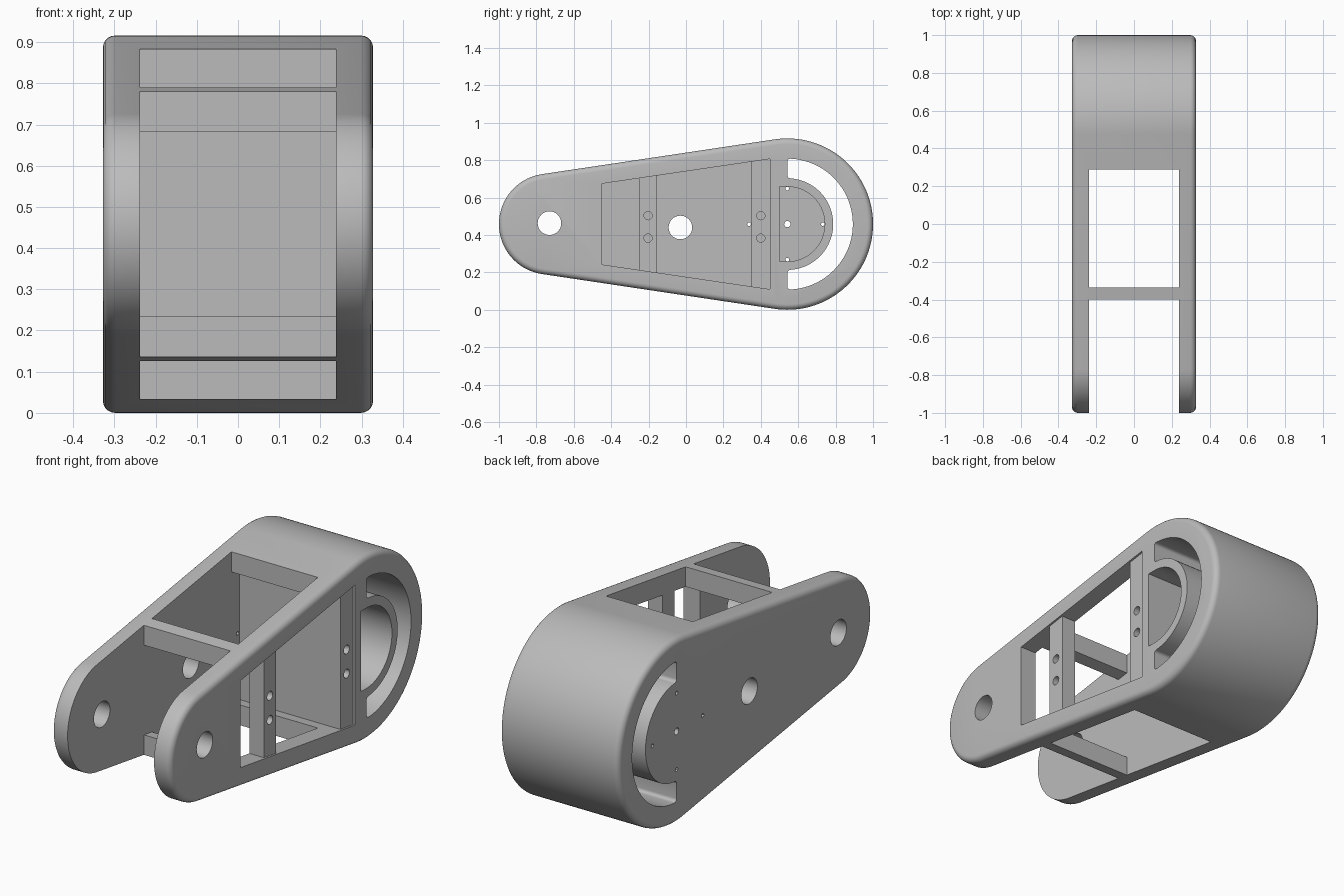
import bpy, bmesh, math

cube = bpy.data.objects.get("Cube")
if cube:
    bpy.data.objects.remove(cube, do_unlink=True)

# One plain grey for the whole arm
grey = bpy.data.materials.new("plain grey")
grey.use_nodes = True
colour = (0.5, 0.5, 0.5, 1)
grey.diffuse_color = colour
grey.node_tree.nodes["Principled BSDF"].inputs["Base Color"].default_value = colour

MID = 0.458               # height of the centre line
FRONT, FRONT_R = -0.73, 0.27
REAR, REAR_R = 0.542, 0.458
INNER, OUTER = 0.238, 0.328


def arc(cy, r, start, end, n=48):
    """Points in the side plane, angles in radians."""
    return [(cy + r * math.cos(start + (end - start) * i / n),
             MID + r * math.sin(start + (end - start) * i / n)) for i in range(n + 1)]


def prism(name, points, x0, x1):
    """Extrude a side profile across the width."""
    bm = bmesh.new()
    face = bm.faces.new([bm.verts.new((x0, y, z)) for y, z in points])
    out = bmesh.ops.extrude_face_region(bm, geom=[face])
    for v in out["geom"]:
        if isinstance(v, bmesh.types.BMVert):
            v.co.x = x1
    bmesh.ops.recalc_face_normals(bm, faces=bm.faces)
    mesh = bpy.data.meshes.new(name)
    bm.to_mesh(mesh)
    bm.free()
    mesh.materials.append(grey)
    obj = bpy.data.objects.new(name, mesh)
    bpy.context.collection.objects.link(obj)
    return obj


def apply(obj, mod):
    bpy.ops.object.select_all(action='DESELECT')
    obj.select_set(True)
    bpy.context.view_layer.objects.active = obj
    bpy.ops.object.modifier_apply(modifier=mod.name)


def bevel(obj, width, segments=5):
    mod = obj.modifiers.new("rounding", 'BEVEL')
    mod.width, mod.segments = width, segments
    mod.limit_method, mod.angle_limit = 'ANGLE', math.radians(50)
    apply(obj, mod)


def cut(obj, points, x0, x1, rounding=0):
    cutter = prism("cutter", points, x0, x1)
    if rounding:
        bevel(cutter, rounding)
    mod = obj.modifiers.new("cut", 'BOOLEAN')
    mod.operation, mod.solver, mod.object = 'DIFFERENCE', 'EXACT', cutter
    apply(obj, mod)
    bpy.data.objects.remove(cutter, do_unlink=True)


def circle(y, z, r, n=32):
    return [(y + r * math.cos(math.tau * i / n), z + r * math.sin(math.tau * i / n))
            for i in range(n)]


def box(y0, y1, z0=-1, z1=2):
    return [(y0, z0), (y1, z0), (y1, z1), (y0, z1)]


def tapered(y0, y1):
    """Window outline that follows the sloping edges of the arm."""
    def half(y):
        return 0.216 + (y + 0.45) * 0.147
    return [(y0, MID - half(y0)), (y1, MID - half(y1)),
            (y1, MID + half(y1)), (y0, MID + half(y0))]


# Arm body: two round ends joined by tangents, with rounded rims
tilt = math.acos((FRONT_R - REAR_R) / (REAR - FRONT))
lean = math.pi - tilt
outline = (arc(REAR, REAR_R, -math.pi + lean, math.pi - lean, 96)
           + arc(FRONT, FRONT_R, math.pi - lean, math.pi + lean, 64))
body = prism("arm_body", outline, -OUTER, OUTER)
bevel(body, 0.03)

# Fork gap, open top and bottom, inner chamber with side window
cut(body, box(-1.2, -0.4), -INNER, INNER)
cut(body, box(-0.337, 0.288), -INNER, INNER)
cut(body, tapered(-0.45, 0.35), -INNER, 0.5)

# Shallow seat for the rear mounting strip
cut(body, tapered(0.35, 0.45), OUTER - 0.01, 0.5)

# Curved slot through the rear drum
quarter = math.pi / 2
slot = arc(REAR, 0.35, -quarter, quarter) + arc(REAR, 0.245, quarter, -quarter)
cut(body, slot, -0.5, 0.5, 0.03)

# D-shaped pocket in the drum
pocket = arc(REAR, 0.2, -quarter, quarter) + [(0.5, MID + 0.2), (0.5, MID - 0.2)]
cut(body, pocket, -INNER, 0.5)

# Pivot holes, then small fixing holes in the closed wall
cut(body, circle(FRONT, MID + 0.005, 0.063), -0.5, 0.5)
cut(body, circle(-0.03, 0.44, 0.063), -0.5, -0.1)
cut(body, circle(REAR, MID, 0.017, 16), -0.5, -0.1)
for dy, dz in ((-0.205, 0), (0.19, 0), (0, 0.19), (0, -0.19)):
    cut(body, circle(REAR + dy, MID + dz, 0.01, 12), -0.5, -0.2)

# Window mounting strip
strip = prism("window_strip", tapered(-0.25, -0.155), INNER, OUTER - 0.01)

# Screw holes in both strips
for z in (MID - 0.075, MID + 0.045):
    cut(strip, circle(-0.203, z, 0.022, 20), 0.1, 0.5)
    cut(body, circle(0.4, z, 0.022, 20), 0.24, 0.5)

for obj in (body, strip):
    bpy.ops.object.select_all(action='DESELECT')
    obj.select_set(True)
    bpy.context.view_layer.objects.active = obj
    bpy.ops.object.shade_smooth_by_angle(angle=math.radians(30))
